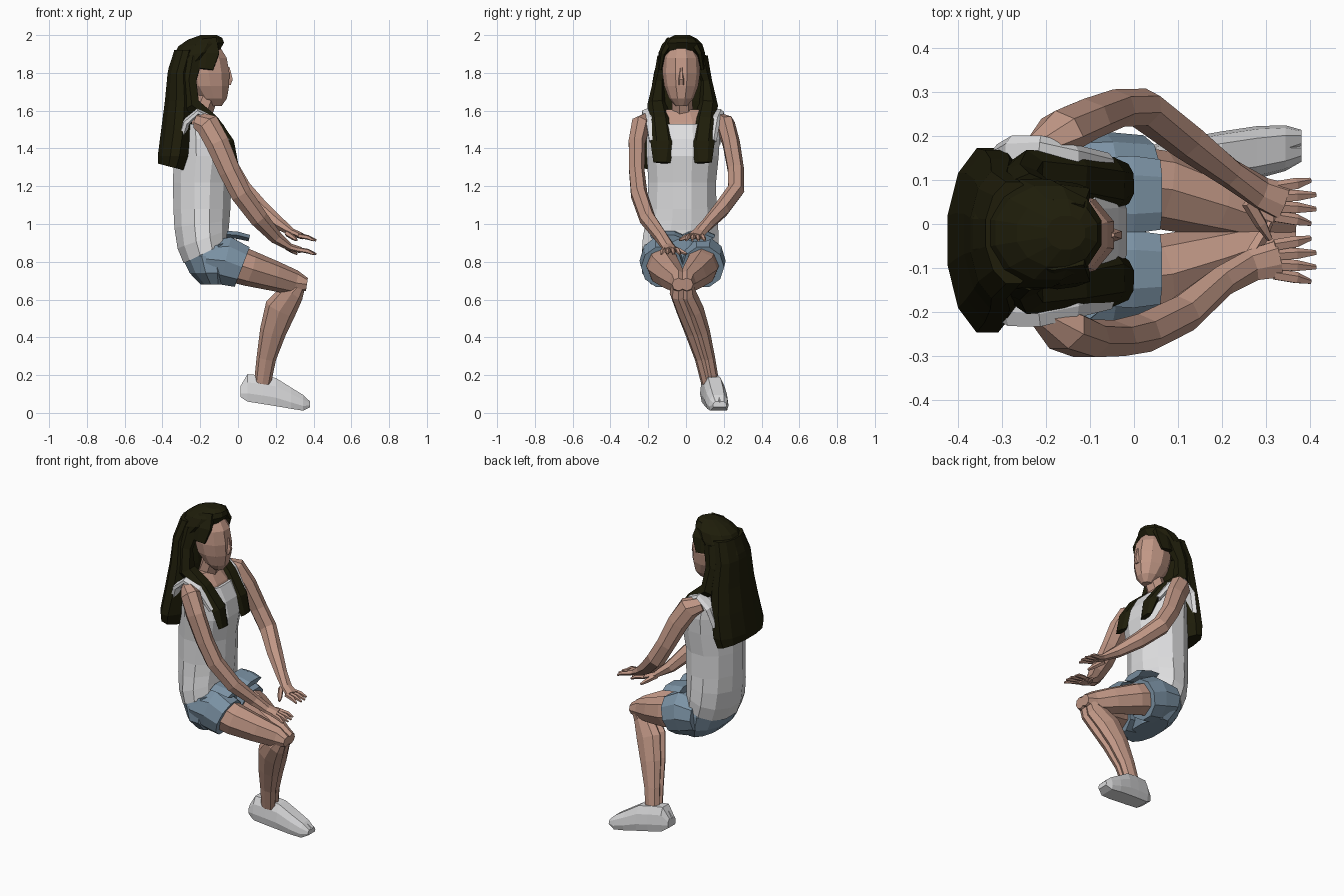
import bpy, bmesh, math
from mathutils import Vector


def material(name, rgb):
    m = bpy.data.materials.new(name)
    m.diffuse_color = (*rgb, 1)
    return m


SKIN = material("skin", (0.53, 0.31, 0.237))
HAIR = material("dark hair", (0.013, 0.012, 0.003))
SHIRT = material("white cloth", (0.73, 0.73, 0.74))
SHORTS = material("blue denim", (0.20, 0.29, 0.375))
SHOE = material("pale shoe", (0.71, 0.71, 0.72))


def skin_rings(name, rings, mat):
    """Bridge a list of point loops and close both ends."""
    bm = bmesh.new()
    loops = [[bm.verts.new(p) for p in r] for r in rings]
    n = len(loops[0])
    for a, b in zip(loops, loops[1:]):
        for i in range(n):
            j = (i + 1) % n
            bm.faces.new((a[i], a[j], b[j], b[i]))
    bm.faces.new(loops[0][::-1])
    bm.faces.new(loops[-1])
    bmesh.ops.recalc_face_normals(bm, faces=bm.faces)
    me = bpy.data.meshes.new(name)
    bm.to_mesh(me)
    bm.free()
    me.materials.append(mat)
    ob = bpy.data.objects.new(name, me)
    bpy.context.collection.objects.link(ob)
    return ob


def stack(name, levels, mat, n=10):
    """Horizontal oval levels: z, back x, front x, low y, high y, front lift."""
    rings = []
    for z, x0, x1, y0, y1, lift in levels:
        ring = []
        for i in range(n):
            a = 2 * math.pi * (i + 0.5) / n
            c, s = math.cos(a), math.sin(a)
            ring.append(((x0 + x1) / 2 + c * (x1 - x0) / 2,
                         (y0 + y1) / 2 + s * (y1 - y0) / 2, z + lift * c))
        rings.append(ring)
    return skin_rings(name, rings, mat)


def limb(name, path, mat, n=7):
    """Tube along points: x, y, z, half width, half depth."""
    pts = [Vector(p[:3]) for p in path]
    rings = []
    for k, p in enumerate(path):
        t = (pts[min(k + 1, len(pts) - 1)] - pts[max(k - 1, 0)]).normalized()
        u = Vector((0, 1, 0))
        u = (u - t * u.dot(t)).normalized()
        v = t.cross(u)
        rings.append([pts[k] + u * p[3] * math.cos(2 * math.pi * i / n)
                      + v * p[4] * math.sin(2 * math.pi * i / n) for i in range(n)])
    return skin_rings(name, rings, mat)


# Head, nose, neck and upper chest
stack("head", [(1.625, -.15, -.085, -.055, .005, 0), (1.665, -.20, -.055, -.09, .04, 0),
               (1.73, -.25, -.042, -.115, .065, 0), (1.80, -.27, -.04, -.125, .075, 0),
               (1.88, -.27, -.055, -.12, .07, 0), (1.95, -.23, -.10, -.08, .03, 0)], SKIN)
stack("nose", [(1.735, -.08, -.036, -.045, -.005, 0), (1.765, -.08, -.024, -.042, -.008, 0),
               (1.83, -.08, -.042, -.032, -.018, 0)], SKIN, 6)
limb("neck", [(-.20, -.02, 1.57, .06, .06), (-.155, -.025, 1.69, .055, .055)], SKIN)
stack("upper_chest", [(1.50, -.31, -.075, -.19, .16, 0), (1.54, -.30, -.095, -.175, .145, 0),
                      (1.605, -.25, -.15, -.12, .09, 0)], SKIN)

# Sleeveless top
stack("shirt", [(.85, -.292, -.045, -.24, .175, .06), (.92, -.325, -.045, -.235, .18, .05),
                (1.0, -.342, -.04, -.22, .175, .02),
                (1.08, -.347, -.035, -.21, .168, 0), (1.22, -.35, -.03, -.205, .165, 0),
                (1.36, -.345, -.01, -.215, .18, 0), (1.45, -.335, -.03, -.215, .185, 0),
                (1.53, -.32, -.075, -.205, .175, 0)], SHIRT, 12)

# Shorts seat
stack("shorts_seat", [(.68, -.20, -.05, -.19, .13, 0), (.74, -.26, -.02, -.24, .17, 0),
                      (.83, -.305, .0, -.24, .175, 0), (.88, -.28, .0, -.225, .16, .04)], SHORTS, 12)

for side, s in (("left", 1), ("right", -1)):
    m = -.018  # the body's middle line
    # Broad shoulder strap
    limb(side + "_strap", [(-.31, m + s * .15, 1.43, .05, .02), (-.275, m + s * .17, 1.54, .05, .022),
                           (-.215, m + s * .178, 1.592, .042, .02), (-.14, m + s * .16, 1.555, .04, .02),
                           (-.06, m + s * .14, 1.44, .04, .02)], SHIRT, 7)
    # Short leg, with a loose flap at the waist
    y = m + s * .108
    limb(side + "_shorts_leg", [(-.17, y, .815, .115, .10), (-.065, y, .805, .12, .135),
                                (.022, y, .772, .112, .118)], SHORTS, 10)
    limb(side + "_shorts_flap", [(-.06, m + s * .085, .945, .085, .022), (.0, m + s * .085, .94, .088, .022),
                                 (.06, m + s * .085, .925, .08, .02)], SHORTS, 6)
    # Thigh and lower leg, knees drawn together
    k = m + s * .022
    limb(side + "_thigh", [(.0, y - s * .005, .785, .092, .10), (.06, y - s * .012, .765, .09, .095),
                           (.19, m + s * .058, .725, .072, .08), (.30, k, .69, .05, .066),
                           (.365, k, .68, .034, .034)], SKIN, 8)
    f = .128 + s * .014
    limb(side + "_shin", [(.345, k, .70, .034, .02), (.29, k, .64, .047, .064),
                          (.225, .02 + s * .025, .55, .049, .085), (.185, .06 + s * .022, .43, .045, .07),
                          (.15, .10 + s * .018, .29, .036, .052), (.13, f, .16, .034, .045)], SKIN, 8)
    # Shoe: cross-sections from heel to toe with a flat sole, toes turned out
    fy = .136 + s * .014
    rings = []
    for x, low, high, w in ((.012, .085, .14, .024), (.05, .06, .205, .04), (.13, .047, .198, .044),
                            (.20, .036, .185, .046), (.28, .022, .135, .046), (.345, .012, .095, .038),
                            (.382, .03, .06, .022)):
        sh = (x - .1) * .15
        rings.append([(x, fy + sh + w * a, low + (high - low) * b) for a, b in
                      ((-.8, 0), (.8, 0), (1, .3), (.85, .7), (.4, 1), (-.4, 1), (-.85, .7), (-1, .3))])
    skin_rings(side + "_shoe", rings, SHOE)
    # Swept fringe on the temple
    limb(side + "_fringe", [(-.18, -.025 + s * .055, 1.965, .03, .08), (-.165, -.025 + s * .098, 1.90, .018, .075),
                            (-.175, -.025 + s * .112, 1.82, .012, .05)], HAIR, 6)
    # Hair lock falling over the front of the shoulder
    limb(side + "_front_lock", [(-.24, m + s * .09, 1.88, .045, .06), (-.26, m + s * .125, 1.76, .03, .045),
                                (-.245, m + s * .135, 1.63, .052, .05), (-.13, m + s * .12, 1.545, .06, .035),
                                (-.045, m + s * .105, 1.43, .064, .03), (-.012, m + s * .11, 1.325, .045, .014)],
         HAIR, 6)

# Arms reaching forward to the knees
limb("left_arm", [(-.225, .17, 1.55, .03, .045), (-.165, .21, 1.525, .052, .066), (-.11, .238, 1.43, .048, .064),
                  (-.045, .262, 1.29, .045, .056), (.02, .264, 1.18, .046, .056), (.12, .19, 1.08, .044, .048),
                  (.22, .115, 1.00, .034, .035), (.29, .07, .955, .038, .02), (.34, .05, .935, .044, .017)], SKIN)
limb("right_arm", [(-.215, -.20, 1.55, .03, .045), (-.16, -.24, 1.525, .052, .066), (-.11, -.262, 1.43, .046, .064),
                   (-.045, -.262, 1.28, .043, .058), (.015, -.25, 1.16, .046, .056), (.11, -.205, 1.03, .044, .05),
                   (.20, -.13, .93, .036, .036), (.27, -.095, .88, .038, .02), (.33, -.082, .862, .044, .017)], SKIN)

# Fingers and thumbs
for side, s, hy, hz in (("left", 1, .05, .935), ("right", -1, -.082, .862)):
    for i in range(4):
        o = (i - 1.5) * .022
        tip = .42 - .012 * abs(i - 1.5)
        limb(f"{side}_finger_{i + 1}", [(.32, hy + o, hz + .003, .014, .013),
                                        (.37, hy + o * 1.25, hz - .006, .014, .013),
                                        (tip, hy + o * 1.5, hz - .022, .006, .006)], SKIN, 5)
    limb(side + "_thumb", [(.26, hy, hz + .015, .016, .016), (.29, hy - s * .05, hz - .005, .015, .014),
                           (.31, hy - s * .085, hz - .02, .007, .007)], SKIN, 5)

# Hair: crown cap and long fall down the back
stack("hair_crown", [(1.80, -.375, -.23, -.16, .11, 0), (1.85, -.37, -.15, -.155, .11, .02),
                     (1.90, -.355, -.09, -.15, .105, .025), (1.95, -.32, -.07, -.13, .09, .01),
                     (1.98, -.27, -.08, -.10, .06, .005), (2.0, -.20, -.11, -.06, .02, 0)], HAIR, 12)
stack("hair_back", [(1.30, -.425, -.27, -.235, .165, -.02), (1.36, -.428, -.24, -.255, .18, 0),
                    (1.50, -.41, -.22, -.23, .175, 0), (1.65, -.39, -.22, -.20, .155, 0),
                    (1.80, -.375, -.24, -.175, .125, 0), (1.92, -.34, -.21, -.14, .10, 0)], HAIR, 12)
